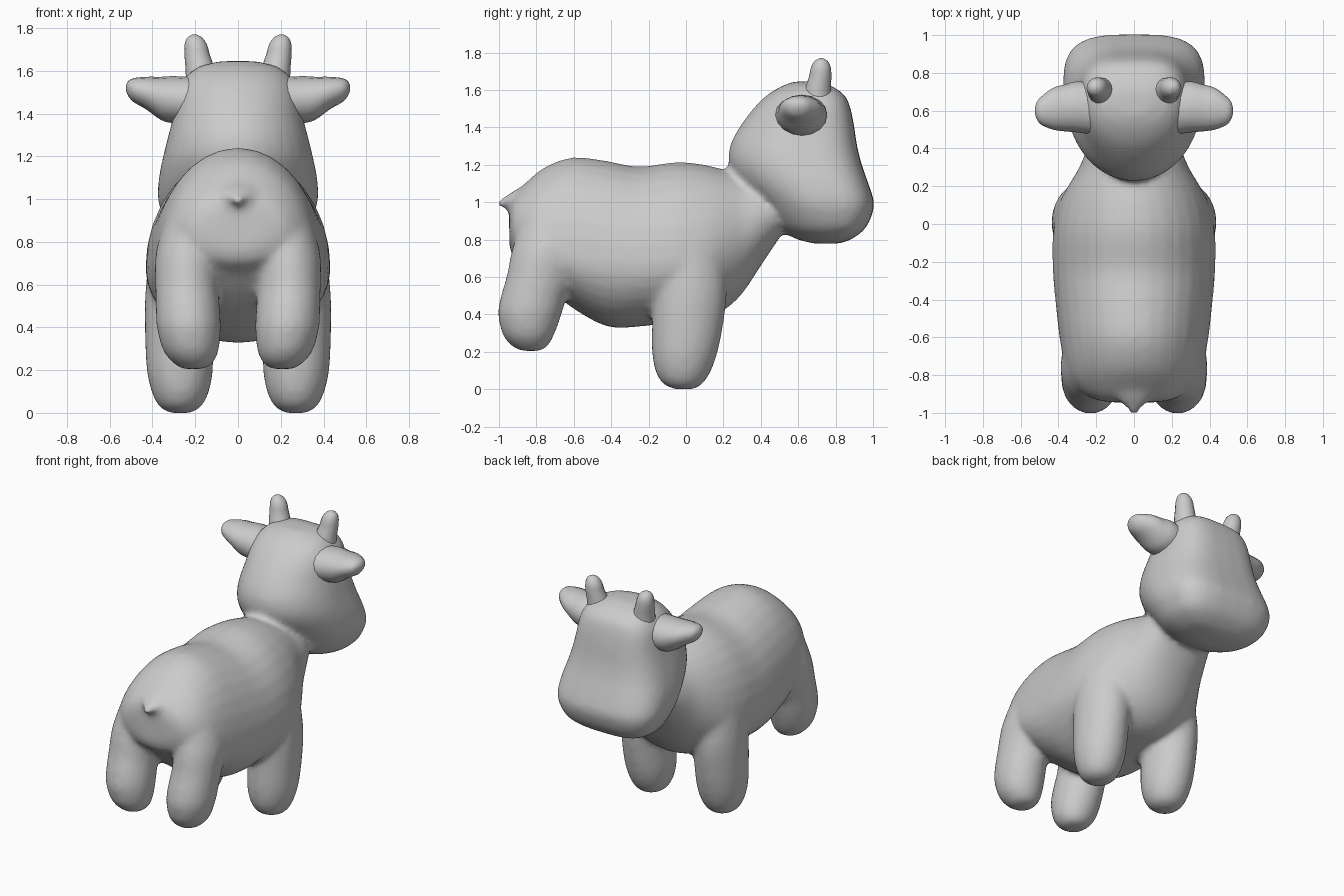
import bpy, bmesh, math

grey = bpy.data.materials.new("plain grey")
grey.diffuse_color = (0.6, 0.6, 0.6, 1)


def catmull(p0, p1, p2, p3, t):
    return [0.5 * (2 * b + (c - a) * t + (2 * a - 5 * b + 4 * c - d) * t * t
                   + (3 * b - a - 3 * c + d) * t ** 3)
            for a, b, c, d in zip(p0, p1, p2, p3)]


def loft(name, axis, rings, power=2.0, sides=32, steps=3, mirror=False):
    """Skin smooth oval rings along an axis.
    ring = (position, u centre, u radius, v low, v widest, v high)
    u, v are x, z along 'y'; x, y along 'z'; y, z along 'x'.
    power squares off the high-v half."""
    fine = []
    for i in range(len(rings) - 1):
        quad = [rings[min(max(i + k, 0), len(rings) - 1)] for k in (-1, 0, 1, 2)]
        fine += [catmull(*quad, s / steps) for s in range(steps)]
    fine.append(rings[-1])
    bm = bmesh.new()
    loops = []
    for pos, uc, ur, v0, vm, v1 in fine:
        loop = []
        for k in range(sides):
            a = 2 * math.pi * k / sides
            c, s = math.cos(a), math.sin(a)
            e = 2 / power if s > 0 else 1
            u = uc + ur * math.copysign(abs(c) ** e, c)
            v = vm + (v1 - vm) * s ** e if s > 0 else vm + (vm - v0) * s
            co = {'x': (pos, u, v), 'y': (u, pos, v), 'z': (u, v, pos)}[axis]
            loop.append(bm.verts.new(co))
        loops.append(loop)
    for a, b in zip(loops, loops[1:]):
        for k in range(sides):
            n = (k + 1) % sides
            bm.faces.new((a[k], a[n], b[n], b[k]))
    bm.faces.new(loops[0])
    bm.faces.new(loops[-1])
    if mirror:
        copy = bmesh.ops.duplicate(bm, geom=bm.verts[:] + bm.edges[:] + bm.faces[:])
        for v in copy["geom"]:
            if isinstance(v, bmesh.types.BMVert):
                v.co.x = -v.co.x
    bmesh.ops.recalc_face_normals(bm, faces=bm.faces[:])
    me = bpy.data.meshes.new(name)
    bm.to_mesh(me)
    bm.free()
    me.materials.append(grey)
    me.shade_smooth()
    ob = bpy.data.objects.new(name, me)
    bpy.context.collection.objects.link(ob)
    return ob


# torso, from rump through chest to neck
torso = loft("body", 'y', [
    (-0.945, 0, 0.10, 0.78, 0.88, 0.97),
    (-0.925, 0, 0.22, 0.71, 0.86, 1.03),
    (-0.85, 0, 0.31, 0.65, 0.82, 1.11),
    (-0.75, 0, 0.365, 0.55, 0.75, 1.19),
    (-0.60, 0, 0.395, 0.43, 0.70, 1.24),
    (-0.42, 0, 0.415, 0.335, 0.68, 1.22),
    (-0.25, 0, 0.43, 0.335, 0.67, 1.19),
    (-0.05, 0, 0.43, 0.36, 0.68, 1.215),
    (0.10, 0, 0.40, 0.38, 0.70, 1.20),
    (0.20, 0, 0.35, 0.42, 0.76, 1.175),
    (0.30, 0, 0.29, 0.51, 0.82, 1.15),
    (0.40, 0, 0.25, 0.66, 0.90, 1.12),
    (0.52, 0, 0.20, 0.84, 0.95, 1.08)])

# head with a broad flat muzzle
head = loft("head", 'z', [
    (0.78, 0, 0.08, 0.68, 0.76, 0.82),
    (0.80, 0, 0.21, 0.60, 0.76, 0.88),
    (0.85, 0, 0.305, 0.50, 0.77, 0.95),
    (0.92, 0, 0.35, 0.43, 0.76, 0.99),
    (1.00, 0, 0.375, 0.37, 0.73, 1.005),
    (1.10, 0, 0.37, 0.28, 0.68, 0.975),
    (1.20, 0, 0.35, 0.23, 0.62, 0.94),
    (1.30, 0, 0.325, 0.235, 0.60, 0.915),
    (1.40, 0, 0.30, 0.285, 0.61, 0.90),
    (1.50, 0, 0.28, 0.36, 0.62, 0.88),
    (1.57, 0, 0.245, 0.43, 0.63, 0.85),
    (1.62, 0, 0.18, 0.51, 0.64, 0.78),
    (1.645, 0, 0.08, 0.58, 0.64, 0.70)], power=3.2)

# legs
front_legs = loft("front_legs", 'z', [
    (0.00, 0.27, 0.05, -0.06, -0.01, 0.04),
    (0.03, 0.27, 0.10, -0.125, -0.015, 0.09),
    (0.10, 0.27, 0.135, -0.165, -0.015, 0.135),
    (0.20, 0.272, 0.155, -0.182, -0.01, 0.17),
    (0.35, 0.275, 0.16, -0.182, 0.0, 0.20),
    (0.55, 0.27, 0.165, -0.18, 0.01, 0.22),
    (0.80, 0.25, 0.16, -0.16, 0.01, 0.19)], mirror=True, sides=24)

hind_legs = loft("hind_legs", 'z', [
    (0.205, 0.21, 0.05, -0.88, -0.83, -0.78),
    (0.23, 0.21, 0.09, -0.93, -0.83, -0.74),
    (0.29, 0.22, 0.13, -0.98, -0.835, -0.705),
    (0.40, 0.23, 0.15, -1.005, -0.835, -0.665),
    (0.50, 0.235, 0.15, -0.99, -0.815, -0.635),
    (0.60, 0.24, 0.147, -0.96, -0.79, -0.59),
    (0.75, 0.235, 0.15, -0.93, -0.74, -0.52),
    (0.95, 0.20, 0.13, -0.87, -0.70, -0.50)], mirror=True, sides=24)

# short flicked tail
tail = loft("tail", 'y', [
    (-1.005, 0, 0.018, 0.975, 0.992, 1.01),
    (-0.97, 0, 0.045, 0.975, 1.0, 1.03),
    (-0.93, 0, 0.085, 0.975, 1.015, 1.055),
    (-0.85, 0, 0.13, 0.97, 1.03, 1.10)], sides=16)

# fuse the fleshy parts into one soft skin
bpy.ops.object.select_all(action='DESELECT')
for ob in (torso, head, front_legs, hind_legs, tail):
    ob.select_set(True)
bpy.context.view_layer.objects.active = torso
bpy.ops.object.join()
skin = torso.modifiers.new("fuse", 'REMESH')
skin.mode = 'VOXEL'
skin.voxel_size = 0.02
skin.use_smooth_shade = True
soft = torso.modifiers.new("soften", 'SMOOTH')
soft.factor = 0.5
soft.iterations = 6

# ears
loft("ears", 'x', [
    (0.20, 0.61, 0.14, 1.35, 1.46, 1.57),
    (0.30, 0.62, 0.135, 1.355, 1.47, 1.575),
    (0.36, 0.615, 0.125, 1.37, 1.48, 1.572),
    (0.43, 0.61, 0.11, 1.42, 1.50, 1.572),
    (0.49, 0.60, 0.075, 1.455, 1.515, 1.565),
    (0.515, 0.60, 0.045, 1.485, 1.52, 1.55),
    (0.525, 0.60, 0.01, 1.51, 1.52, 1.53)], mirror=True, sides=16)

# horns
loft("horns", 'z', [
    (1.52, 0.165, 0.078, 0.62, 0.70, 0.78),
    (1.60, 0.175, 0.070, 0.635, 0.705, 0.775),
    (1.67, 0.190, 0.060, 0.657, 0.717, 0.777),
    (1.72, 0.197, 0.053, 0.668, 0.721, 0.774),
    (1.755, 0.202, 0.035, 0.688, 0.722, 0.757),
    (1.77, 0.203, 0.008, 0.714, 0.722, 0.730)], mirror=True, sides=16)
